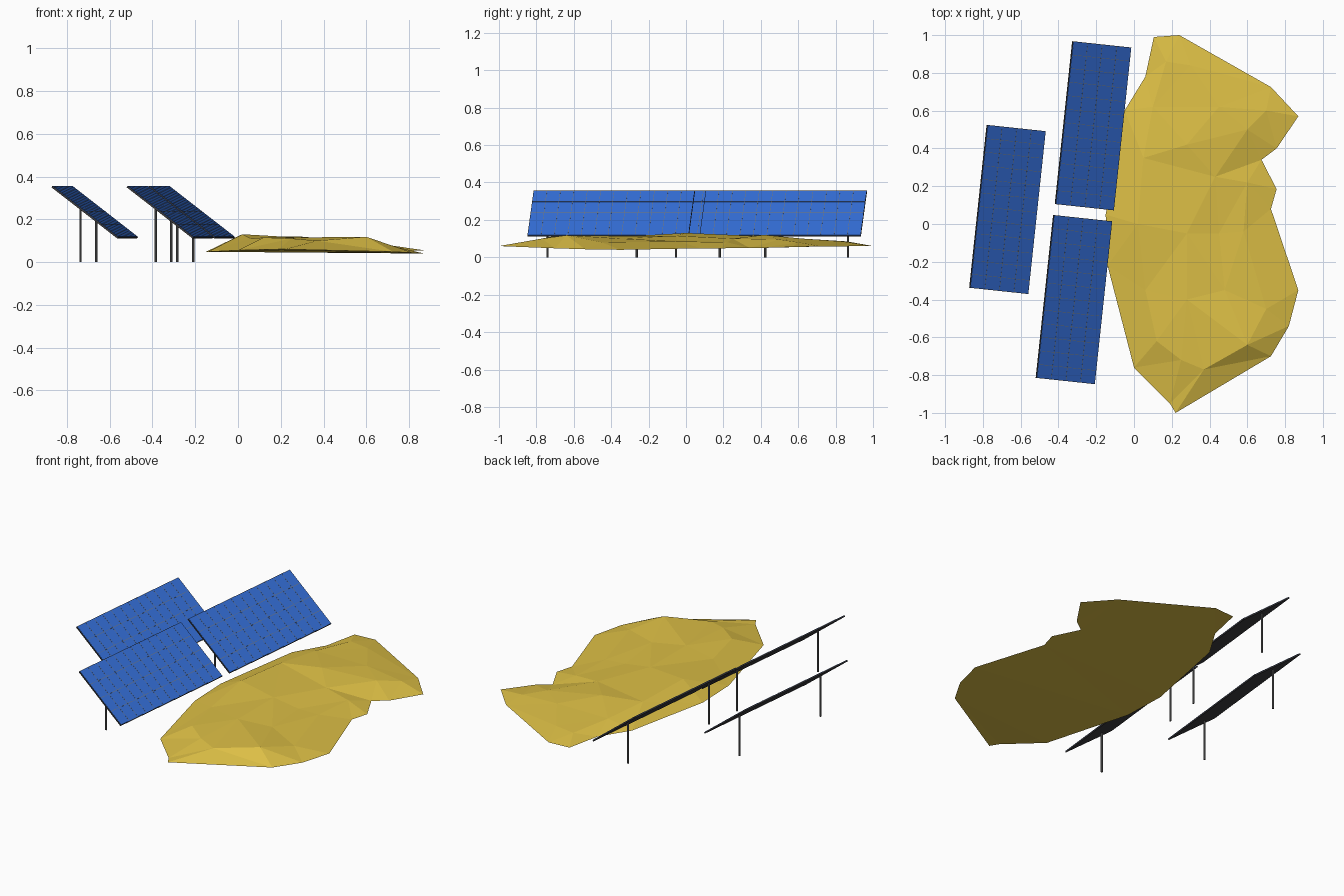
import bpy, math
from mathutils import Matrix, Vector
from mathutils.geometry import delaunay_2d_cdt

if "Cube" in bpy.data.objects:
    bpy.data.objects.remove(bpy.data.objects["Cube"])


def material(name, rgb):
    m = bpy.data.materials.new(name)
    m.diffuse_color = (*rgb, 1)
    m.use_nodes = True
    m.node_tree.nodes["Principled BSDF"].inputs["Base Color"].default_value = m.diffuse_color
    return m


YELLOW = material("straw_yellow", (0.72, 0.52, 0.06))
BLUE = material("cell_blue", (0.035, 0.16, 0.7))
DARK = material("frame_dark", (0.04, 0.04, 0.045))
LINE = material("grid_line", (0.2, 0.2, 0.18))
STEEL = material("post_grey", (0.13, 0.13, 0.13))


def add_mesh(name, verts, faces, mat):
    me = bpy.data.meshes.new(name)
    me.from_pydata(verts, [], faces)
    me.materials.append(mat)
    ob = bpy.data.objects.new(name, me)
    bpy.context.collection.objects.link(ob)
    return ob


def add_boxes(name, boxes, mat, matrix):
    """One mesh made of (centre, size) boxes, placed by a matrix."""
    verts, faces = [], []
    for c, s in boxes:
        b = len(verts)
        for k in (-.5, .5):
            for i, j in ((-.5, -.5), (.5, -.5), (.5, .5), (-.5, .5)):
                verts.append((c[0] + i * s[0], c[1] + j * s[1], c[2] + k * s[2]))
        quads = [(3, 2, 1, 0), (4, 5, 6, 7), (0, 1, 5, 4),
                 (1, 2, 6, 5), (2, 3, 7, 6), (3, 0, 4, 7)]
        faces += [tuple(b + v for v in q) for q in quads]
    ob = add_mesh(name, verts, faces, mat)
    ob.matrix_world = matrix
    return ob


# Tilted solar tables: frame, glass, cell lines and two posts each
W, L, T = 0.392, 0.867, 0.008
COLS, ROWS = 4, 12
YAW, TILT = math.radians(-6.1), math.radians(37.7)


def solar_table(n, x, y):
    base = Matrix.Translation((x, y, 0)) @ Matrix.Rotation(YAW, 4, 'Z')
    tilt = base @ Matrix.Translation((0, 0, 0.233)) @ Matrix.Rotation(TILT, 4, 'Y')
    add_boxes(f"panel_frame_{n}", [((0, 0, 0), (W, L, T))], DARK, tilt)
    add_boxes(f"panel_glass_{n}", [((0, 0, T / 2), (W - .005, L - .005, .003))], BLUE, tilt)
    top = T / 2 + .0015
    lines = [((W * (i / COLS - .5), 0, top), (.002, L - .006, .001)) for i in range(1, COLS)]
    lines += [((0, L * (j / ROWS - .5), top), (W - .006, .002, .001)) for j in range(1, ROWS)]
    add_boxes(f"cell_lines_{n}", lines, LINE, tilt)
    for side, name in ((-1, "front"), (1, "back")):
        pos = base @ Vector((-0.03, side * 0.345, 0.126))
        bpy.ops.mesh.primitive_cylinder_add(vertices=10, radius=.006, depth=.252, location=pos)
        post = bpy.context.object
        post.name = f"{name}_post_{n}"
        post.data.materials.append(STEEL)
        bpy.ops.object.shade_smooth_by_angle()


for n, (x, y) in enumerate([(-.67, .077), (-.217, .52), (-.318, -.40)], 1):
    solar_table(n, x, y)

# Low faceted mound: rim outline plus ridge and valley points
rim = [(.105, .99, .06), (.06, .78, .06), (-.05, .60, .058), (-.15, .05, .048),
       (-.14, -.22, .048), (0, -.76, .055), (.19, -.95, .06), (.22, -1, .06),
       (.725, -.70, .048), (.82, -.54, .043), (.87, -.35, .04), (.725, .08, .048),
       (.755, .185, .048), (.675, .34, .05), (.755, .40, .05), (.87, .57, .055),
       (.725, .725, .058), (.24, 1, .06)]
hills = [(.02, 0, .13), (.05, .35, .115), (.06, -.35, .11), (.12, -.62, .115),
         (.25, -.72, .11), (.37, -.77, .10), (.60, -.64, .118), (.70, -.45, .08),
         (.10, .62, .10), (.17, .86, .085), (.30, .84, .085), (.28, .42, .12),
         (.45, .62, .10), (.60, .50, .095), (.70, .60, .08), (.28, -.05, .115),
         (.28, -.40, .115), (.45, -.05, .09), (.58, -.04, .085), (.43, .25, .10),
         (.60, .22, .08), (.48, -.35, .10)]


def fill(points):
    """Triangles of the points inside the rim outline."""
    n = len(rim)
    edges = [(i, (i + 1) % n) for i in range(n)]
    res = delaunay_2d_cdt([Vector(p[:2]) for p in points], edges, [], 1, 1e-5)
    return [tuple(res[3][i][0] for i in f) for f in res[2]]


pts = rim + hills
faces = fill(pts) + [f[::-1] for f in fill(rim)]
add_mesh("mound", pts, faces, YELLOW)
